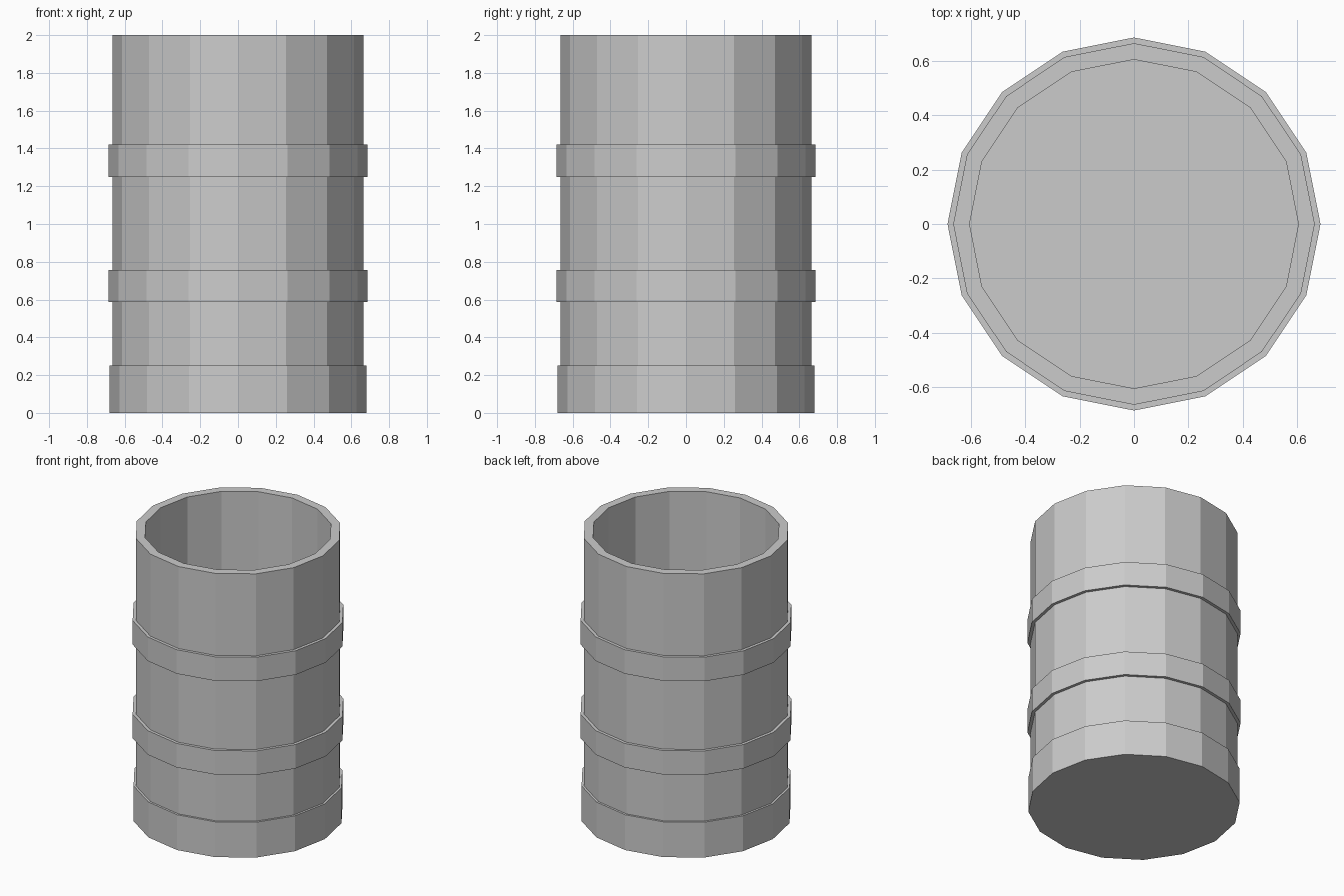
import bpy, bmesh
from math import cos, sin, pi

if "Cube" in bpy.data.objects:
    bpy.data.objects.remove(bpy.data.objects["Cube"])

SIDES = 16

def lathe(name, profile, closed=False):
    """Revolve (radius, z) points into a flat-shaded 16-sided solid."""
    bm = bmesh.new()
    rings = [[bm.verts.new((r * cos(2 * pi * i / SIDES), r * sin(2 * pi * i / SIDES), z))
              for i in range(SIDES)] for r, z in profile]
    pairs = list(zip(rings, rings[1:]))
    if closed:
        pairs.append((rings[-1], rings[0]))
    else:
        bm.faces.new(rings[0])
        bm.faces.new(rings[-1])
    for a, b in pairs:
        for i in range(SIDES):
            j = (i + 1) % SIDES
            bm.faces.new((a[i], a[j], b[j], b[i]))
    bmesh.ops.recalc_face_normals(bm, faces=bm.faces)
    mesh = bpy.data.meshes.new(name)
    bm.to_mesh(mesh)
    bm.free()
    obj = bpy.data.objects.new(name, mesh)
    bpy.context.collection.objects.link(obj)
    return obj

# Open barrel with its wider foot and hollow interior
lathe("barrel_body", [(0.68, 0), (0.68, 0.25), (0.665, 0.25), (0.665, 2.0),
                      (0.605, 2.0), (0.605, 0.06)])

# Two raised hoops around the wall
for name, z0, z1 in (("lower_hoop", 0.587, 0.757), ("upper_hoop", 1.25, 1.42)):
    lathe(name, [(0.66, z0), (0.686, z0), (0.686, z1), (0.66, z1)], closed=True)
